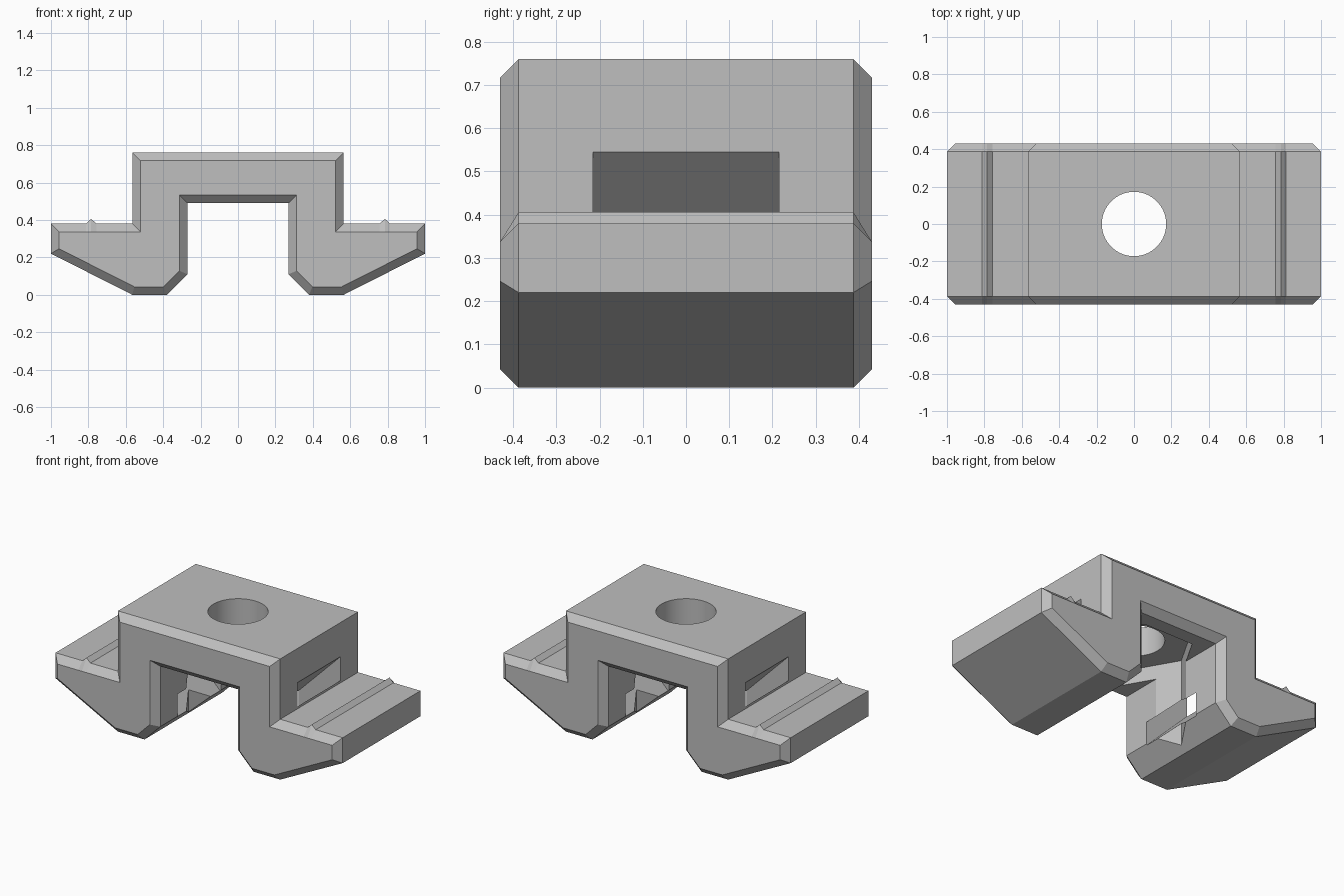
import bpy, bmesh, math
from mathutils import Vector

cube = bpy.data.objects.get("Cube")
if cube:
    bpy.data.objects.remove(cube, do_unlink=True)

HALF_DEPTH, CHAMFER = 0.43, 0.043

grey = bpy.data.materials.new("plain grey")
grey.use_nodes = True
grey.diffuse_color = (0.52, 0.52, 0.52, 1)
grey.node_tree.nodes["Principled BSDF"].inputs["Base Color"].default_value = grey.diffuse_color


def loft(name, rings):
    """Closed solid through rings of matching points."""
    bm = bmesh.new()
    loops = [[bm.verts.new(p) for p in ring] for ring in rings]
    n = len(loops[0])
    for a, b in zip(loops, loops[1:]):
        for i in range(n):
            j = (i + 1) % n
            bm.faces.new((a[i], a[j], b[j], b[i]))
    bm.faces.new(loops[0])
    bm.faces.new(loops[-1])
    bmesh.ops.recalc_face_normals(bm, faces=bm.faces)
    mesh = bpy.data.meshes.new(name)
    bm.to_mesh(mesh)
    bm.free()
    mesh.materials.append(grey)
    obj = bpy.data.objects.new(name, mesh)
    bpy.context.collection.objects.link(obj)
    return obj


def inset(points, d):
    """Offset a clockwise outline inwards by d."""
    pts = [Vector(p) for p in points]
    out = []
    for i, p in enumerate(pts):
        e1 = (p - pts[i - 1]).normalized()
        e2 = (pts[(i + 1) % len(pts)] - p).normalized()
        n1, n2 = Vector((e1.y, -e1.x)), Vector((e2.y, -e2.x))
        out.append(tuple(p + (n1 + n2) * d / (1 + n1.dot(n2))))
    return out


def mirrored(half):
    return half + [(-x, z) for x, z in reversed(half)]


# Clamp outline, right half from the top corner round to the channel ceiling
half = [(0.565, 0.76), (0.565, 0.38), (1, 0.38), (1, 0.22),
        (0.565, 0), (0.38, 0), (0.27, 0.11), (0.27, 0.49)]
small = inset(mirrored(half), CHAMFER)[:len(half)]


# Small ridge along each flange, fading into the end chamfer
def with_ridge(points, peak):
    z = points[1][1]
    ridge = [(0.757, z), (0.785, z + peak), (0.812, z)]
    return mirrored(points[:2] + ridge + points[2:])


outer, inner = with_ridge(half, 0.026), with_ridge(small, 0)
stations = [(-HALF_DEPTH, inner), (CHAMFER - HALF_DEPTH, outer),
            (HALF_DEPTH - CHAMFER, outer), (HALF_DEPTH, inner)]
body = loft("clamp_body", [[(x, y, z) for x, z in prof] for y, prof in stations])


def prism(name, radius, sides, z0, z1):
    circle = [(radius * math.cos(a), radius * math.sin(a))
              for a in (2 * math.pi * i / sides for i in range(sides))]
    return loft(name, [[(x, y, z) for x, y in circle] for z in (z0, z1)])


# Bolt hole, nut pocket and the two sloping strap slots
cutters = [prism("nut_pocket_cutter", 0.345, 6, -0.1, 0.58),
           prism("bolt_hole_cutter", 0.172, 64, 0.3, 0.9)]
for side, label in ((1, "left"), (-1, "right")):
    slot = [(0.2, 0.18), (0.7, 0.68), (0.7, 0.53), (0.2, 0.03)]
    cutters.append(loft(label + "_strap_slot_cutter",
                        [[(side * x, y, z) for x, z in slot] for y in (-0.215, 0.215)]))

for cutter in cutters:
    cutter.hide_render = True
    cutter.hide_set(True)
    mod = body.modifiers.new(cutter.name, 'BOOLEAN')
    mod.operation, mod.solver, mod.object = 'DIFFERENCE', 'EXACT', cutter

# Smooth the round hole, keep every other edge sharp
bpy.context.view_layer.objects.active = body
body.select_set(True)
for mod in list(body.modifiers):
    bpy.ops.object.modifier_apply(modifier=mod.name)
bpy.ops.object.shade_smooth_by_angle(angle=math.radians(12))
for cutter in cutters:
    bpy.data.objects.remove(cutter, do_unlink=True)
